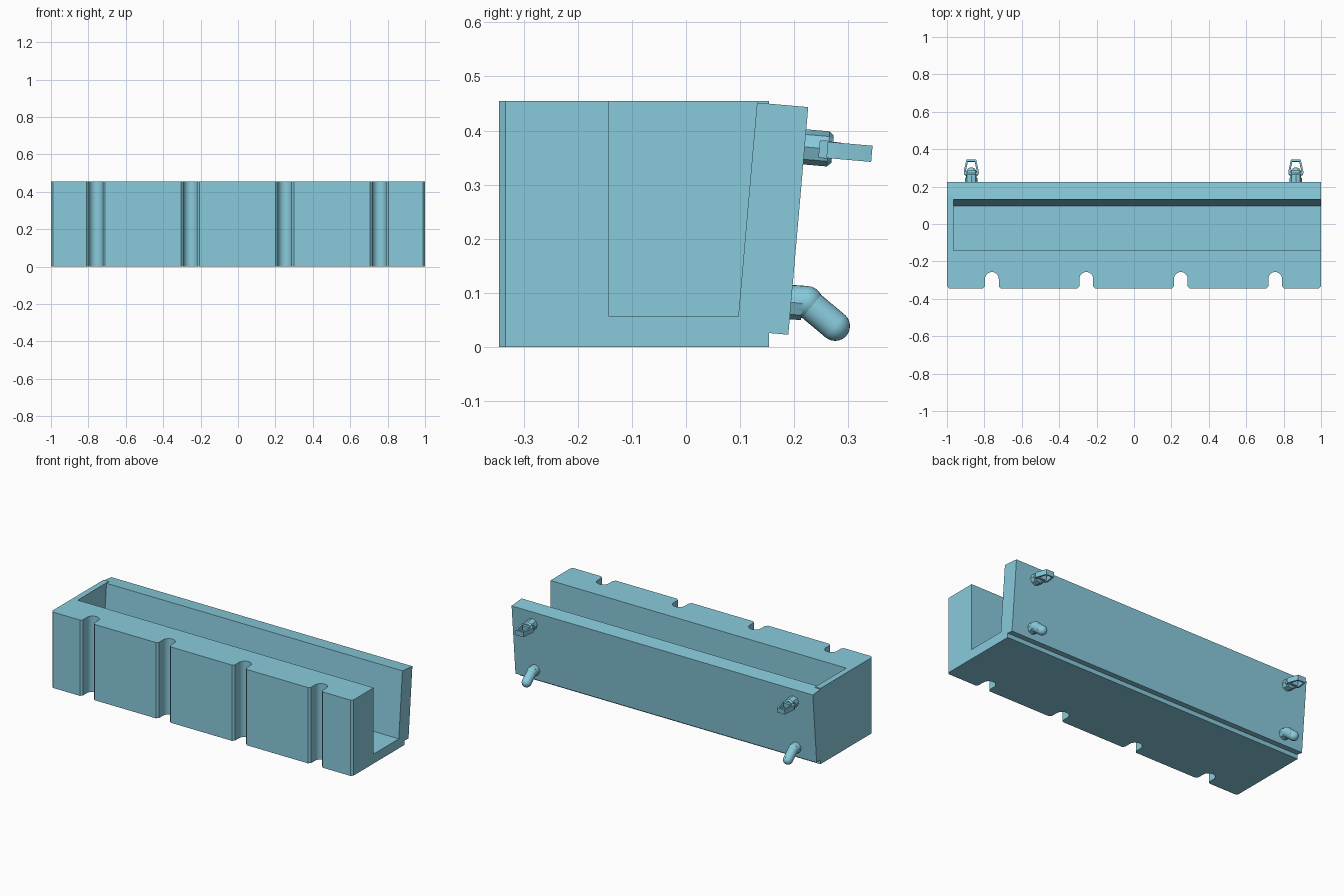
import bpy, bmesh
from math import sin, cos, radians
from mathutils import Vector, Matrix

if "Cube" in bpy.data.objects:
    bpy.data.objects.remove(bpy.data.objects["Cube"])

TILT = Matrix.Rotation(radians(-5), 4, 'X')
TEAL = bpy.data.materials.new("teal")
TEAL.diffuse_color = (0.25, 0.60, 0.72, 1)
TEAL.use_nodes = True
TEAL.node_tree.nodes["Principled BSDF"].inputs["Base Color"].default_value = TEAL.diffuse_color


def make(name, bm, mat=Matrix()):
    bmesh.ops.recalc_face_normals(bm, faces=bm.faces)
    bm.transform(mat)
    me = bpy.data.meshes.new(name)
    bm.to_mesh(me)
    bm.free()
    me.materials.append(TEAL)
    ob = bpy.data.objects.new(name, me)
    bpy.context.collection.objects.link(ob)
    return ob


def prism(name, pts, depth, mat=Matrix()):
    """Extrude an xy outline from z = 0 to z = depth."""
    bm = bmesh.new()
    face = bm.faces.new([bm.verts.new((x, y, 0)) for x, y in pts])
    ext = bmesh.ops.extrude_face_region(bm, geom=[face])
    bmesh.ops.translate(bm, vec=(0, 0, depth),
                        verts=[v for v in ext['geom'] if isinstance(v, bmesh.types.BMVert)])
    return make(name, bm, mat)


def box(name, lo, hi, mat=Matrix()):
    pts = [(lo[0], lo[1]), (hi[0], lo[1]), (hi[0], hi[1]), (lo[0], hi[1])]
    return prism(name, pts, hi[2] - lo[2], mat @ Matrix.Translation((0, 0, lo[2])))


def arc(cx, cy, r, a0, a1, n):
    return [(cx + r * cos(radians(a0 + (a1 - a0) * i / n)),
             cy + r * sin(radians(a0 + (a1 - a0) * i / n))) for i in range(n + 1)]


def boolean(ob, other, op):
    mod = ob.modifiers.new(op.lower(), 'BOOLEAN')
    mod.operation, mod.object, mod.solver = op, other, 'EXACT'
    bpy.context.view_layer.objects.active = ob
    bpy.ops.object.modifier_apply(modifier=mod.name)
    bpy.data.objects.remove(other)


def smooth(ob):
    bpy.ops.object.select_all(action='DESELECT')
    ob.select_set(True)
    bpy.context.view_layer.objects.active = ob
    bpy.ops.object.shade_smooth_by_angle(angle=radians(30))


# Trough: grooved front outline with chamfered corners, extruded upward
F, R, G = -0.345, 0.012, 0.037
outline = [(-1, 0.153), (-1, F + R), (-1 + R, F)]
for gx in (-0.76, -0.255, 0.25, 0.755):
    outline += [(gx - G - R, F), (gx - G, F + R)]
    outline += arc(gx, -0.257 - G, G, 180, 0, 14)
    outline += [(gx + G, F + R), (gx + G + R, F)]
outline += [(1 - R, F), (1, F + R), (1, 0.153)]
trough = prism("trough", outline, 0.455)

# Channel: closed at the left end, open at the right
boolean(trough, box("channel_cutter", (-0.965, -0.142, 0.057), (1.2, 0.4, 0.8)), 'DIFFERENCE')

# Leaning back panel
panel = box("back_panel", (-1, -0.095, 0), (1, 0, 0.422),
            Matrix.Translation((0, 0.189, 0.023)) @ TILT)
boolean(trough, panel, 'UNION')
smooth(trough)
trough.modifiers.new("flat_walls", 'WEIGHTED_NORMAL').keep_sharp = True


def tube(name, a, b, r1, r2, segs):
    a, b = Vector(a), Vector(b)
    bm = bmesh.new()
    bmesh.ops.create_cone(bm, cap_ends=True, segments=segs, radius1=r1, radius2=r2,
                          depth=(b - a).length)
    rot = (b - a).to_track_quat('Z', 'Y').to_matrix().to_4x4()
    return make(name, bm, Matrix.Translation((a + b) / 2) @ rot)


def ball(name, p, r):
    bm = bmesh.new()
    bmesh.ops.create_uvsphere(bm, u_segments=24, v_segments=12, radius=r)
    return make(name, bm, Matrix.Translation(p))


def place(obs, mat):
    for ob in obs:
        ob.data.transform(mat)
        smooth(ob)


for side, hx in (("left", -0.87), ("right", 0.865)):
    # Upper fitting: octagonal socket split by a slot, holding a flat tapered loop
    socket = tube(side + "_socket", (0, -0.01, 0), (0, 0.044, 0), 0.0325, 0.0325, 8)
    tip = tube(side + "_socket_tip", (0, 0.044, 0), (0, 0.052, 0), 0.0325, 0.025, 8)
    boolean(socket, tip, 'UNION')
    boolean(socket, box("slot_cutter", (-0.1, 0.028, -0.017), (0.1, 0.1, 0.014)), 'DIFFERENCE')
    outer = [(-0.034, 0.042), (0.034, 0.042), (0.040, 0.052), (0.040, 0.062),
             (0.026, 0.125), (-0.026, 0.125), (-0.040, 0.062), (-0.040, 0.052)]
    inner = [(x * 0.72, 0.086 + (y - 0.086) * 0.76) for x, y in outer]
    loop = prism(side + "_loop", outer, 0.03, Matrix.Translation((0, 0, -0.017)))
    boolean(loop, prism("loop_cutter", inner, 0.1, Matrix.Translation((0, 0, -0.05))), 'DIFFERENCE')
    stem = box(side + "_loop_stem", (-0.022, 0.02, -0.0168), (0.022, 0.066, 0.0138))
    place((socket, loop, stem), Matrix.Translation((hx, 0.219, 0.370)) @ TILT)

    # Lower fitting: bent peg with round elbow and tip on a short octagonal collar
    collar = tube(side + "_collar", (0, 0.18, 0.084), (0, 0.215, 0.081), 0.032, 0.031, 8)
    elbow, end, r = (0, 0.223, 0.083), (0, 0.2755, 0.039), 0.0275
    peg = [tube(side + "_peg_base", (0, 0.18, 0.086), elbow, 0.03, 0.03, 24),
           ball(side + "_peg_elbow", elbow, 0.03),
           tube(side + "_peg_arm", elbow, end, r, r, 24),
           ball(side + "_peg_tip", end, r)]
    place([collar] + peg, Matrix.Translation((hx, 0, 0)))
